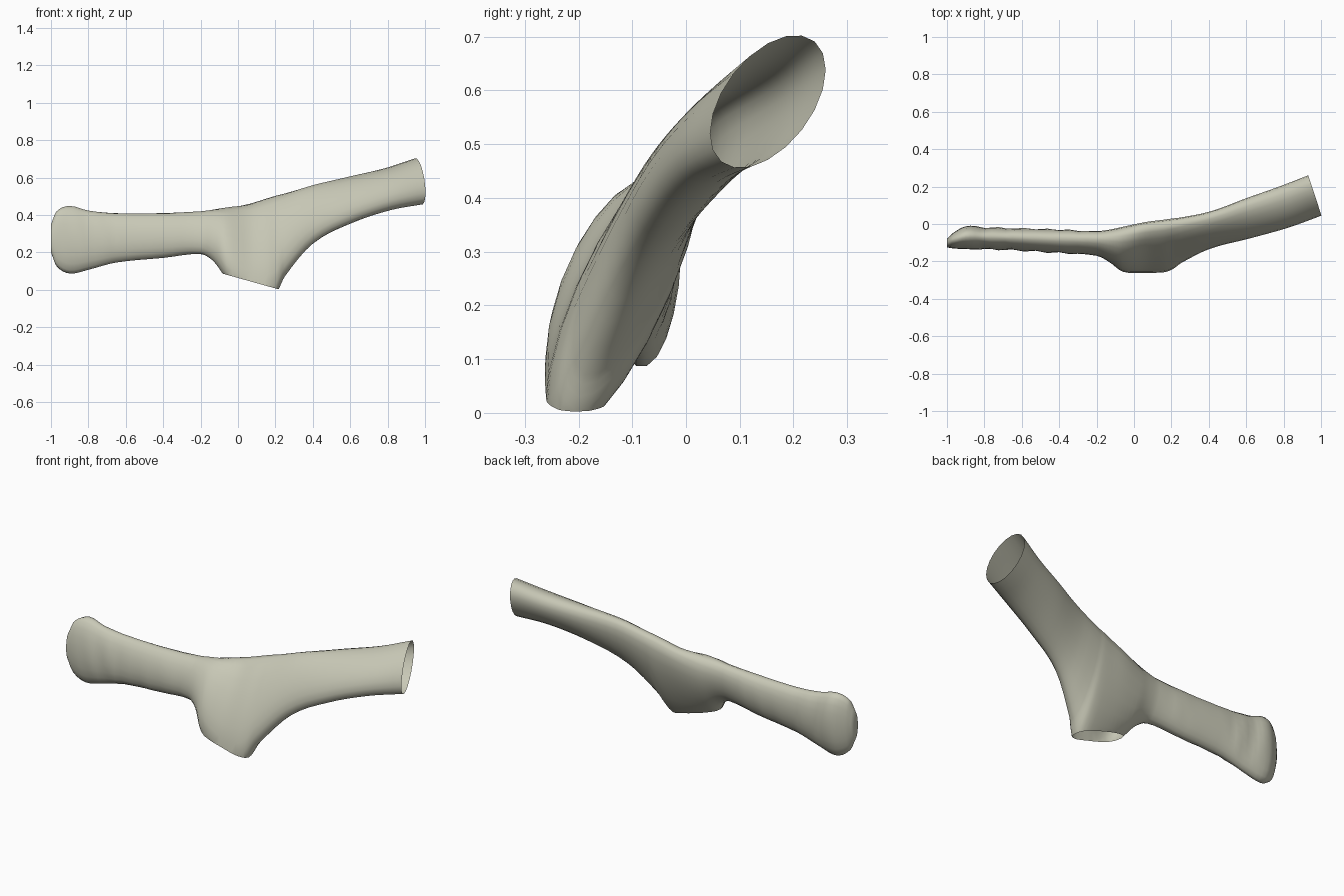
import bpy
import bmesh
import math
from mathutils import Vector

cube = bpy.data.objects.get("Cube")
if cube:
    bpy.data.objects.remove(cube, do_unlink=True)

SIDES = 20
STEPS = 4

# Cross-sections along x: x, y front, y back, z bottom, z top, lean
sections = [
    (-1, -.125, -.08, .2, .35, .1),
    (-.97, -.13, -.05, .125, .42, .1),
    (-.9, -.135, -.012, .085, .45, .15),
    (-.8, -.135, -.018, .105, .425, .15),
    (-.65, -.14, -.022, .145, .41, .2),
    (-.4, -.155, -.03, .17, .41, .25),
    (-.2, -.17, -.038, .19, .42, .4),
    (-.13, -.205, -.03, .15, .43, .5),
    (-.06, -.255, -.015, .06, .44, .65),
    (.06, -.262, .01, -.02, .46, .85),
    (.16, -.258, .023, -.04, .49, .88),
    (.21, -.24, .03, -.01, .505, .88),
    (.25, -.21, .035, .07, .515, .85),
    (.4, -.135, .065, .245, .56, .75),
    (.6, -.08, .135, .355, .605, .65),
    (.8, -.02, .2, .425, .65, .55),
    (.967, .045, .26, .456, .703, .5),
]


def slope(i):
    """Tangent of every section value with respect to x."""
    a, b = sections[max(i - 1, 0)], sections[min(i + 1, len(sections) - 1)]
    return [(q - p) / (b[0] - a[0]) for p, q in zip(a, b)]


def blend(i, t):
    """Smooth in-between section."""
    a, b = sections[i], sections[i + 1]
    width = b[0] - a[0]
    u = 1 - t
    return [p * u * u * (1 + 2 * t) + q * t * t * (3 - 2 * t)
            + width * (m * t * u * u - n * t * t * u)
            for p, q, m, n in zip(a, b, slope(i), slope(i + 1))]


def ring(bm, section):
    """One leaning oval, with slanting grip ripples on the closed arm."""
    x, front, back, low, high, lean = section
    half_y, half_z = (back - front) / 2, (high - low) / 2
    grip = max(0, min(1, (-.2 - x) * 5, (x + .95) * 5))
    skew = max(0, min(1, (x - .5) * 2.2)) * .33
    verts = []
    for k in range(SIDES):
        a = math.tau * k / SIDES
        dy = half_y * math.cos(a)
        dz = half_z * math.sin(a + lean)
        dy *= 1 + .07 * grip * math.sin(x * 50 + dz * 12)
        verts.append(bm.verts.new((x - skew * dy, (front + back) / 2 + dy,
                                   (low + high) / 2 + dz)))
    return verts


# Hollow body: closed rounded arm, open arm, open lower branch
bm = bmesh.new()
rows = [blend(i, s / STEPS) for i in range(len(sections) - 1) for s in range(STEPS)]
rows.append(sections[-1])
rings = [ring(bm, row) for row in rows]
for a, b in zip(rings, rings[1:]):
    for k in range(SIDES):
        n = (k + 1) % SIDES
        bm.faces.new((a[k], a[n], b[n], b[k]))
bm.faces.new(rings[0])
bmesh.ops.recalc_face_normals(bm, faces=bm.faces[:])

# Slanted mouth of the lower branch
faces = [f for f in bm.faces if -.15 < f.calc_center_median().x < .35]
geom = list({g for f in faces for g in (*f.verts, *f.edges)}) + faces
bmesh.ops.bisect_plane(bm, geom=geom, plane_co=Vector((-.06, 0, .08)),
                       plane_no=Vector((.28, 0, 1)), clear_inner=True)

mesh = bpy.data.meshes.new("branched_tube")
bm.to_mesh(mesh)
bm.free()
body = bpy.data.objects.new("branched_tube", mesh)
bpy.context.collection.objects.link(body)

# Pale grey-green colour
colour = (.58, .58, .47, 1)
mat = bpy.data.materials.new("pale_khaki")
mat.use_nodes = True
mat.diffuse_color = colour
mat.node_tree.nodes["Principled BSDF"].inputs["Base Color"].default_value = colour
mesh.materials.append(mat)

bpy.context.view_layer.objects.active = body
body.select_set(True)
bpy.ops.object.shade_smooth_by_angle(angle=math.radians(60))
